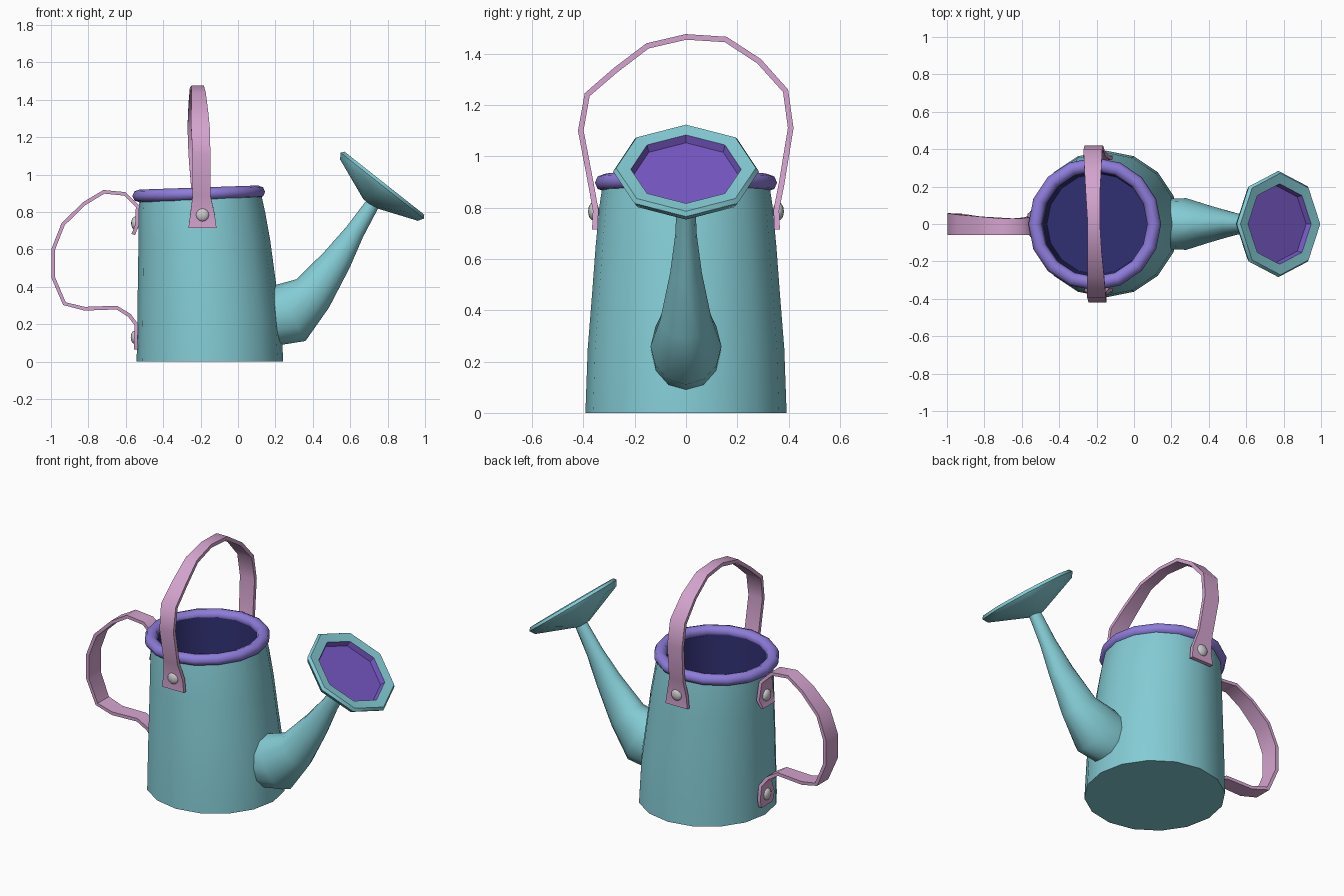
import bpy, bmesh
from math import sin, cos, pi, radians
from mathutils import Vector

if "Cube" in bpy.data.objects:
    bpy.data.objects.remove(bpy.data.objects["Cube"])


def mat(name, r, g, b):
    m = bpy.data.materials.new(name)
    m.diffuse_color = (r, g, b, 1)
    m.use_nodes = True
    m.node_tree.nodes["Principled BSDF"].inputs["Base Color"].default_value = m.diffuse_color
    return m


TEAL = mat("teal", .23, .60, .66)
VIOLET = mat("violet", .27, .20, .70)
PURPLE = mat("purple", .19, .10, .57)
NAVY = mat("navy", .03, .03, .17)
PINK = mat("pink", .66, .37, .62)


def loft(name, rings, mats, closed=False, inner_from=None, angle=40):
    """Skin a list of rings; bands from inner_from on (and the end cap) use mats[1]."""
    bm = bmesh.new()
    vs = [[bm.verts.new(p) for p in ring] for ring in rings]
    n, k = len(rings), len(rings[0])
    for i in range(n if closed else n - 1):
        a, b = vs[i], vs[(i + 1) % n]
        for j in range(k):
            f = bm.faces.new((a[j], a[(j + 1) % k], b[(j + 1) % k], b[j]))
            f.material_index = int(inner_from is not None and i >= inner_from)
    if not closed:
        bm.faces.new(vs[0])
        bm.faces.new(vs[-1]).material_index = int(inner_from is not None)
    bmesh.ops.recalc_face_normals(bm, faces=bm.faces)
    me = bpy.data.meshes.new(name)
    bm.to_mesh(me)
    bm.free()
    ob = bpy.data.objects.new(name, me)
    bpy.context.collection.objects.link(ob)
    for m in mats:
        me.materials.append(m)
    smooth(ob, angle)
    return ob


def smooth(ob, angle):
    bpy.ops.object.select_all(action='DESELECT')
    ob.select_set(True)
    bpy.context.view_layer.objects.active = ob
    bpy.ops.object.shade_smooth_by_angle(angle=radians(angle))


def ellipse(c, u, v, ru, rv, n):
    return [Vector(c) + u * ru * cos(2 * pi * i / n) + v * rv * sin(2 * pi * i / n)
            for i in range(n)]


X, Y, Z = Vector((1, 0, 0)), Vector((0, 1, 0)), Vector((0, 0, 1))

# Body: leaning tapered can with a hollow inside (z, centre x, radius)
profile = [(0, -.15, .392), (.25, -.155, .383), (.45, -.168, .367), (.65, -.18, .352),
           (.80, -.193, .338), (.89, -.20, .325), (.89, -.205, .285), (.40, -.195, .27)]
loft("body", [ellipse((cx, 0, z), X, Y, r, r, 16) for z, cx, r in profile],
     [TEAL, NAVY], inner_from=6)

# Rim: slightly tilted ring around the opening
rim = []
for i in range(16):
    a = 2 * pi * i / 16
    d = Vector((cos(a), sin(a), 0))
    c = Vector((-.21, 0, .897 + .011 * cos(a))) + d * .318
    rim.append(ellipse(c, d, Z, .037, .034, 8))
loft("rim", rim, [VIOLET], closed=True, angle=60)

# Spout: curved tapering tube (x, z, in-plane radius, y radius)
path = [(.16, .235, .155, .135), (.28, .26, .17, .138), (.40, .365, .115, .10),
        (.53, .545, .08, .062), (.625, .695, .052, .042), (.73, .86, .036, .034)]
rings = []
for i, (x, z, r, ry) in enumerate(path):
    p, q = path[max(i - 1, 0)], path[min(i + 1, len(path) - 1)]
    t = Vector((q[0] - p[0], 0, q[1] - p[1])).normalized()
    rings.append(ellipse((x, 0, z), Vector((-t.z, 0, t.x)), Y, r, ry, 12))
loft("spout", rings, [TEAL], angle=60)

# Sprinkler head: octagonal dish facing up and outward (radius, axial offset)
axis = Vector((.62, 0, .785)).normalized()
side = Vector((axis.z, 0, -axis.x))
head = [(.035, -.125), (.265, -.035), (.284, -.005), (.272, .012), (.215, .006), (.205, -.025)]
loft("sprinkler_head",
     [ellipse(Vector((.775, 0, .945)) + axis * h, side, Y, r, r, 8) for r, h in head],
     [TEAL, PURPLE], inner_from=4)


def strap(name, pts, u, w, thick):
    """Flat band along pts (in-plane a, z, width, sideways shift); u = plane axis, w = width axis."""
    P = [u * a + Z * z + w * s for a, z, _, s in pts]
    rings = []
    for i, p in enumerate(P):
        t = P[min(i + 1, len(P) - 1)] - P[max(i - 1, 0)]
        n = w.cross(t).normalized() * thick / 2
        h = w * pts[i][2] / 2
        rings.append([p + n + h, p + n - h, p - n - h, p - n + h])
    loft(name, rings, [PINK], angle=50)


# Carrying handle arching over the opening
strap("top_handle", [
    (-.355, .715, .15, -.19), (-.352, .79, .13, -.19), (-.37, .89, .095, -.195),
    (-.41, 1.10, .095, -.195), (-.385, 1.24, .10, -.20), (-.275, 1.335, .09, -.205),
    (-.15, 1.43, .075, -.21), (0, 1.465, .065, -.215), (.155, 1.455, .075, -.22),
    (.285, 1.37, .09, -.22), (.388, 1.255, .10, -.22), (.408, 1.11, .10, -.215),
    (.372, .89, .095, -.20), (.352, .79, .13, -.19), (.355, .715, .15, -.19)], Y, X, .022)

# Pouring handle at the back
strap("back_handle", [
    (-.56, .68, .11, 0), (-.54, .73, .14, 0), (-.537, .83, .10, -.01),
    (-.605, .897, .09, -.015), (-.717, .908, .09, -.015), (-.822, .845, .10, -.01),
    (-.935, .735, .11, -.005), (-.988, .60, .115, 0), (-.988, .45, .115, 0),
    (-.928, .31, .11, 0), (-.82, .283, .10, -.01), (-.648, .289, .09, -.015),
    (-.58, .247, .09, -.01), (-.543, .197, .10, 0), (-.547, .12, .14, 0),
    (-.545, .065, .11, 0)], X, Y, .02)

# Rivets: flattened domes on each strap end
for name, loc, scale in [
        ("rivet_front", (-.19, -.36, .785), (1, .6, 1)),
        ("rivet_rear", (-.19, .36, .785), (1, .6, 1)),
        ("rivet_upper", (-.55, 0, .74), (.6, 1, 1)),
        ("rivet_lower", (-.552, 0, .13), (.6, 1, 1))]:
    bpy.ops.mesh.primitive_uv_sphere_add(segments=12, ring_count=8, radius=.036, location=loc)
    ob = bpy.context.object
    ob.name = name
    ob.scale = scale
    smooth(ob, 60)
